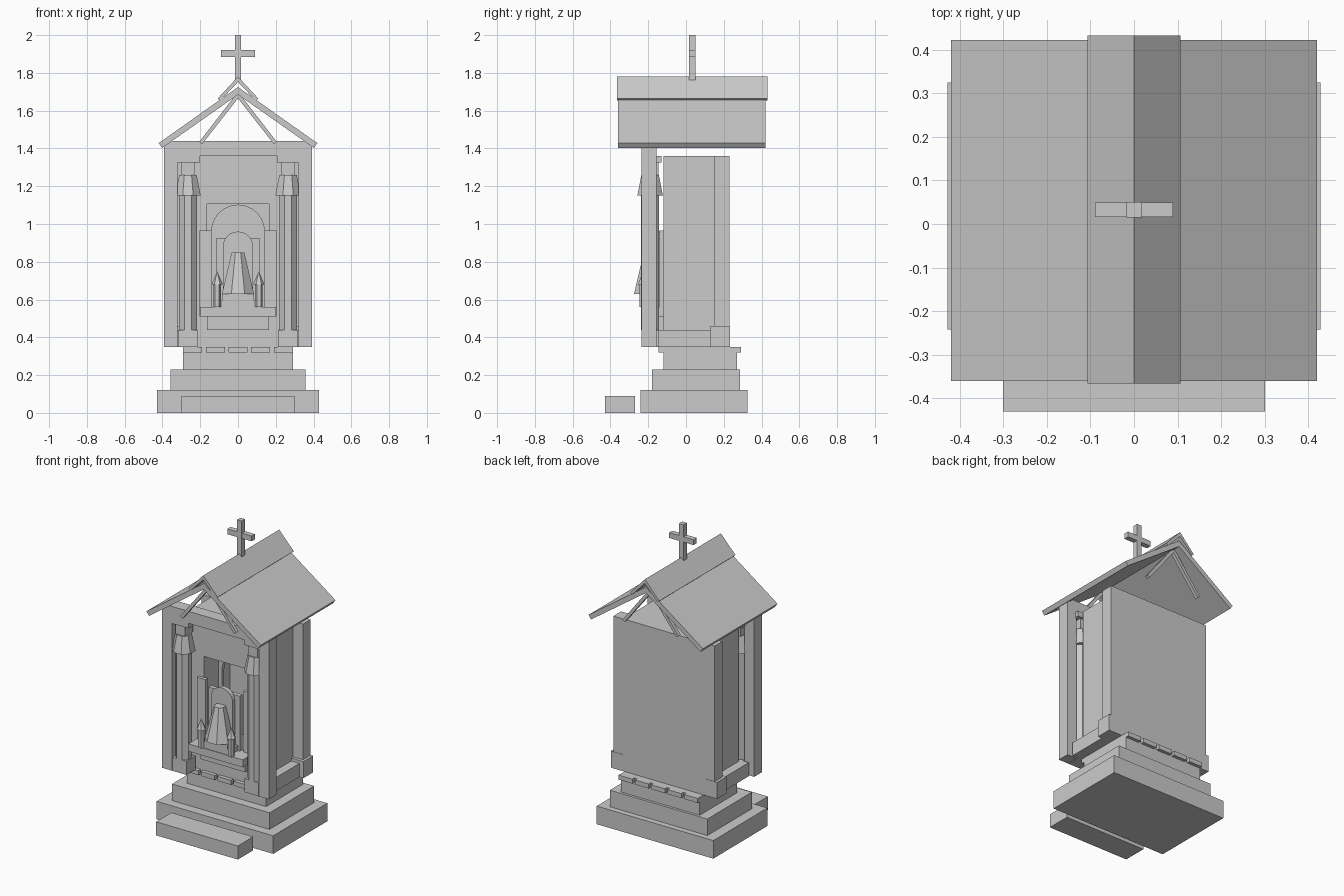
import bpy, bmesh, math


def prism(name, pts, y0, y1):
    """Extrude an x-z outline from y0 to y1."""
    bm = bmesh.new()
    front = [bm.verts.new((x, y0, z)) for x, z in pts]
    back = [bm.verts.new((x, y1, z)) for x, z in pts]
    n = len(pts)
    bm.faces.new(front)
    bm.faces.new(back[::-1])
    for i in range(n):
        j = (i + 1) % n
        bm.faces.new((front[i], back[i], back[j], front[j]))
    bmesh.ops.recalc_face_normals(bm, faces=bm.faces)
    mesh = bpy.data.meshes.new(name)
    bm.to_mesh(mesh)
    bm.free()
    ob = bpy.data.objects.new(name, mesh)
    bpy.context.collection.objects.link(ob)
    return ob


def box(name, x0, x1, y0, y1, z0, z1):
    return prism(name, [(x0, z0), (x1, z0), (x1, z1), (x0, z1)], y0, y1)


def pair(name, x0, x1, y0, y1, z0, z1):
    for s, side in ((-1, "left"), (1, "right")):
        box(f"{side}_{name}", s * x0, s * x1, y0, y1, z0, z1)


def cone(name, x, y, z0, z1, r0, r1, sides=8):
    bpy.ops.mesh.primitive_cone_add(vertices=sides, radius1=r0, radius2=r1, depth=z1 - z0,
                                    location=(x, y, (z0 + z1) / 2),
                                    rotation=(0, 0, math.pi / sides))
    bpy.context.object.name = name


def arc(r, cz, a0, a1, n=12):
    return [(r * math.cos(math.radians(a0 + (a1 - a0) * i / n)),
             cz + r * math.sin(math.radians(a0 + (a1 - a0) * i / n))) for i in range(n + 1)]


# Stepped base
box("front_step", -0.30, 0.30, -0.43, -0.27, 0, 0.09)
box("base_lower", -0.428, 0.428, -0.242, 0.325, 0, 0.12)
box("base_middle", -0.358, 0.358, -0.18, 0.287, 0.12, 0.23)
box("base_upper", -0.29, 0.29, -0.12, 0.27, 0.23, 0.35)
for i in range(5):
    x = (i - 2) * 0.12
    box("front_dentil", x - 0.05, x + 0.05, -0.145, -0.12, 0.32, 0.35)
    box("back_dentil", x - 0.05, x + 0.05, 0.27, 0.292, 0.32, 0.35)

# Front frame, body around the niche, back wall
pair("front_post", 0.32, 0.392, -0.236, -0.155, 0.35, 1.44)
box("front_lintel", -0.32, 0.32, -0.236, -0.155, 1.36, 1.44)
pair("niche_pier", 0.165, 0.30, -0.12, 0.15, 0.35, 1.36)
box("niche_header", -0.165, 0.165, -0.12, 0.15, 1.105, 1.36)
box("niche_sill", -0.165, 0.165, -0.12, 0.15, 0.35, 0.51)
box("back_wall", -0.372, 0.372, 0.15, 0.23, 0.35, 1.36)
pair("side_plinth", 0.28, 0.36, -0.145, 0.13, 0.35, 0.44)
pair("rear_plinth", 0.30, 0.39, 0.13, 0.232, 0.35, 0.46)

# Columns with flared capitals
for s, side in ((-1, "left"), (1, "right")):
    x = s * 0.265
    box(f"{side}_column_plinth", x - 0.052, x + 0.052, -0.236, -0.142, 0.35, 0.44)
    cone(f"{side}_column", x, -0.19, 0.44, 1.16, 0.051, 0.051)
    cone(f"{side}_capital", x, -0.19, 1.15, 1.26, 0.073, 0.05)
    box(f"{side}_capital_neck", x - 0.035, x + 0.035, -0.225, -0.145, 1.26, 1.33)
    box(f"{side}_capital_top", x - 0.058, x + 0.065, -0.233, -0.13, 1.325, 1.36)

# Niche arch and side pilasters
prism("niche_arch", [(0.165, 0.51), (0.165, 1.105), (-0.165, 1.105), (-0.165, 0.51), (-0.14, 0.51)]
      + arc(0.14, 0.96, 180, 0) + [(0.14, 0.51)], 0.03, 0.055)
pair("niche_pilaster", 0.14, 0.203, -0.14, -0.115, 0.51, 0.965)

# Altar shelf, tablet, figure and candles
box("altar_base", -0.165, 0.165, -0.16, -0.115, 0.44, 0.51)
box("altar_shelf", -0.20, 0.20, -0.235, -0.115, 0.51, 0.56)
box("pedestal_lower", -0.10, 0.10, -0.23, -0.13, 0.56, 0.595)
box("pedestal_upper", -0.085, 0.085, -0.23, -0.13, 0.595, 0.63)
box("tablet_back", -0.115, 0.115, -0.145, -0.115, 0.56, 0.925)
prism("tablet_front", [(-0.08, 0.56), (0.08, 0.56)] + arc(0.08, 0.88, 0, 180), -0.17, -0.14)
cone("figure", 0, -0.19, 0.63, 0.85, 0.092, 0.036)
for s, side in ((-1, "left"), (1, "right")):
    cone(f"{side}_candle", s * 0.11, -0.228, 0.56, 0.69, 0.021, 0.021, 6)
    cone(f"{side}_candle_tip", s * 0.11, -0.228, 0.68, 0.75, 0.03, 0, 6)

# Roof slopes, ridge cap and gable struts
for s, side in ((-1, "left"), (1, "right")):
    prism(f"{side}_roof_slope", [(0, 1.725), (s * 0.42, 1.428), (s * 0.402, 1.402), (0, 1.685)],
          -0.36, 0.422)
    prism(f"{side}_ridge_cap", [(0, 1.78), (s * 0.107, 1.665), (s * 0.094, 1.653), (0, 1.752)],
          -0.366, 0.432)
    for end, y in (("front", -0.30), ("back", 0.36)):
        prism(f"{end}_{side}_strut",
              [(0, 1.70), (s * 0.205, 1.435), (s * 0.19, 1.423), (0, 1.665)],
              y - 0.012, y + 0.012)

# Cross on the ridge
box("cross_upright", -0.017, 0.017, 0.015, 0.05, 1.76, 2.0)
box("cross_arm", -0.089, 0.089, 0.0155, 0.0495, 1.885, 1.92)
